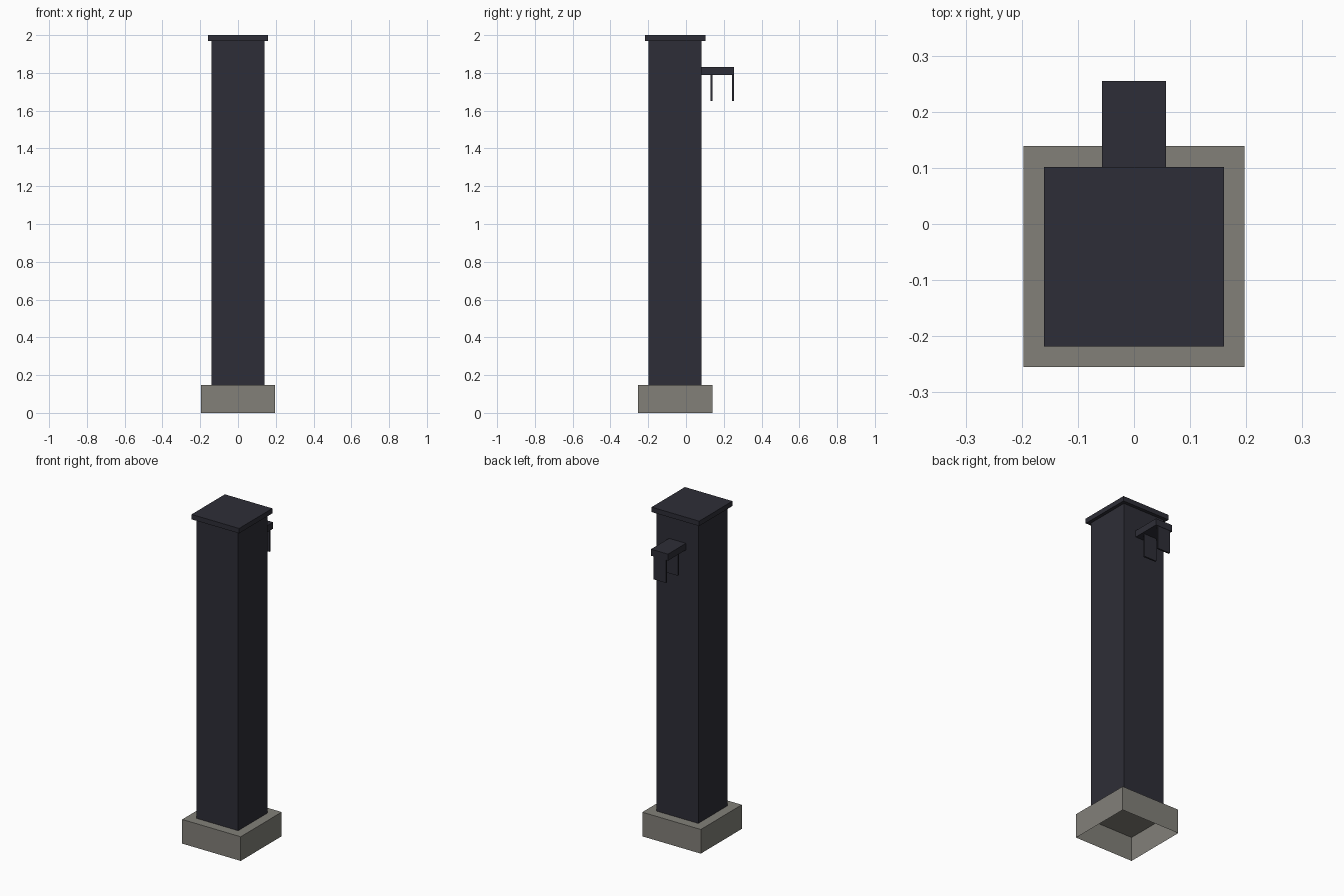
import bpy
import bmesh

cube = bpy.data.objects.get("Cube")
if cube:
    bpy.data.objects.remove(cube, do_unlink=True)


def make_material(name, color):
    mat = bpy.data.materials.new(name)
    mat.use_nodes = True
    mat.diffuse_color = color
    mat.node_tree.nodes["Principled BSDF"].inputs["Base Color"].default_value = color
    return mat


def box(name, mat, x, y, z, open_bottom=False):
    """Box between the (min, max) pairs x, y, z, optionally without its bottom face."""
    bm = bmesh.new()
    bmesh.ops.create_cube(bm, size=1)
    for v in bm.verts:
        v.co = [pair[0] if c < 0 else pair[1] for c, pair in zip(v.co, (x, y, z))]
    bm.normal_update()
    if open_bottom:
        bottom = [f for f in bm.faces if f.normal.z < -0.5]
        bmesh.ops.delete(bm, geom=bottom, context="FACES_ONLY")
    mesh = bpy.data.meshes.new(name)
    bm.to_mesh(mesh)
    bm.free()
    mesh.materials.append(mat)
    obj = bpy.data.objects.new(name, mesh)
    bpy.context.collection.objects.link(obj)
    return obj


def square(half, center):
    return (-half, half), (center - half, center + half)


concrete = make_material("concrete grey", (0.223, 0.216, 0.191, 1))
metal = make_material("dark metal", (0.027, 0.027, 0.038, 1))

# Footing (hollow shell), post and cap share one vertical axis
AXIS_Y = -0.058
box("footing", concrete, *square(0.197, AXIS_Y), (0, 0.147), open_bottom=True)
box("post", metal, *square(0.14, AXIS_Y), (0.147, 1.97), open_bottom=True)
box("cap", metal, *square(0.16, AXIS_Y), (1.97, 2.0))

# Bracket on the back with two hanging plates
box("bracket_arm", metal, (-0.057, 0.057), (0.082, 0.255), (1.79, 1.83))
for name, y in (("inner_plate", 0.134), ("outer_plate", 0.248)):
    box(name, metal, (-0.042, 0.042), (y - 0.005, y + 0.005), (1.65, 1.79))
